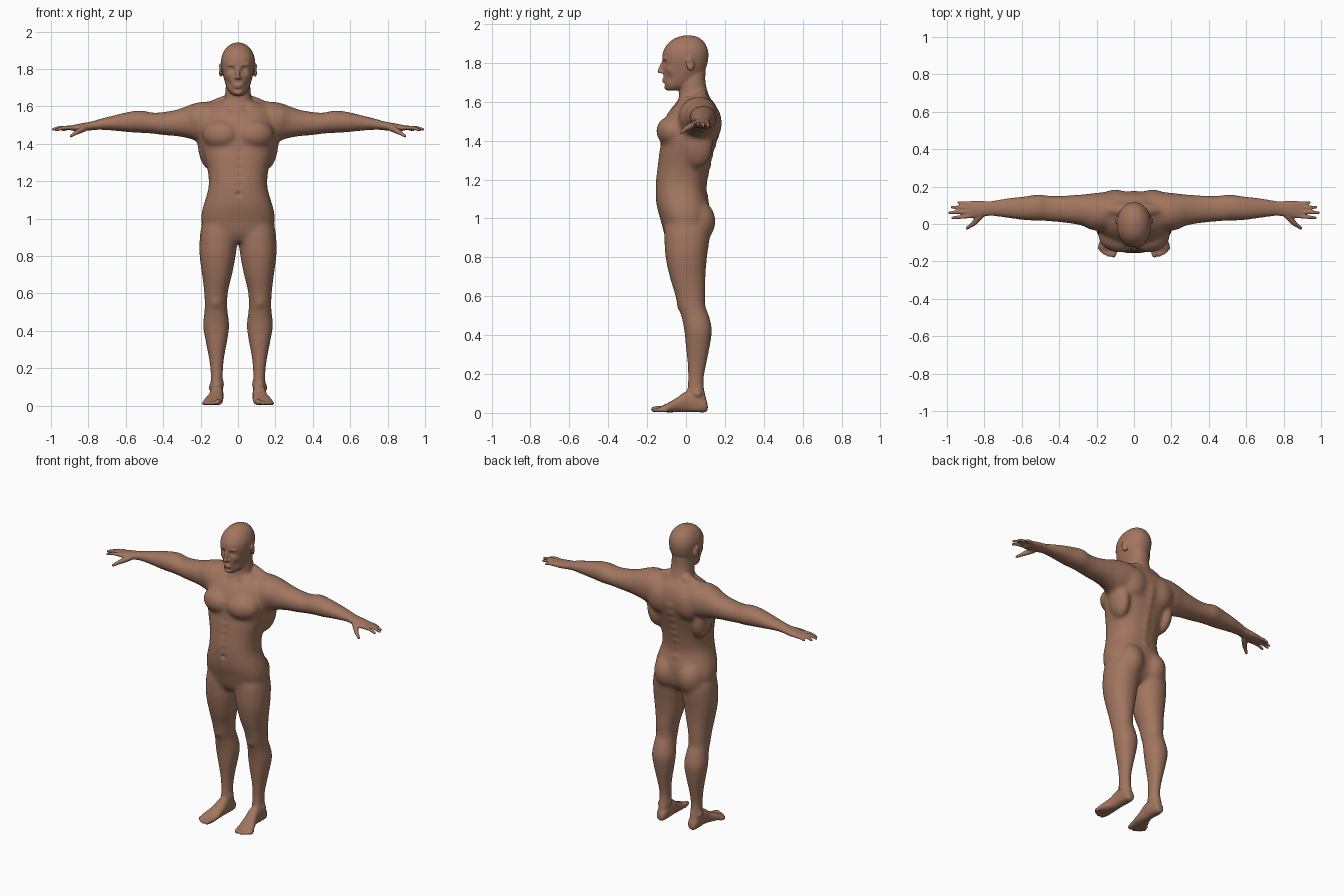
import bpy, bmesh, math
from mathutils import Vector, Matrix, kdtree

bm = bmesh.new()
SIDES = (1, -1)


def interp(rows, steps=5):
    """Smooth (Hermite) interpolation between section rows; first entry is the position."""
    def slope(k):
        a, b = rows[max(k - 1, 0)], rows[min(k + 1, len(rows) - 1)]
        return [(q - p) / (b[0] - a[0]) for p, q in zip(a, b)]
    out = []
    for i in range(len(rows) - 1):
        a, b, ma, mb = rows[i], rows[i + 1], slope(i), slope(i + 1)
        h = b[0] - a[0]
        for s in range(steps):
            t = s / steps
            f = (2*t**3 - 3*t*t + 1, (t**3 - 2*t*t + t) * h, 3*t*t - 2*t**3, (t**3 - t*t) * h)
            r = [f[0]*p + f[1]*u + f[2]*q + f[3]*w for p, u, q, w in zip(a, ma, b, mb)]
            r[0] = a[0] + h * t
            out.append(r)
    return out + [list(rows[-1])]


def loft(axis, rows, power=2.2, side=1, n=40):
    """Sections (t, a0, a1, b0, b1) stacked along an axis, as superellipses."""
    rings = []
    for t, a0, a1, b0, b1 in interp(rows):
        ring = []
        for k in range(n):
            c, s = math.cos(2*math.pi*k/n), math.sin(2*math.pi*k/n)
            a = (a0+a1)/2 + (a1-a0)/2 * math.copysign(abs(c)**(2/power), c)
            b = (b0+b1)/2 + (b1-b0)/2 * math.copysign(abs(s)**(2/power), s)
            x, y, z = {'x': (t, a, b), 'y': (a, t, b), 'z': (a, b, t)}[axis]
            ring.append(bm.verts.new((x * side, y, z)))
        rings.append(ring)
    for p, q in zip(rings, rings[1:]):
        for k in range(n):
            bm.faces.new((p[k], p[(k+1) % n], q[(k+1) % n], q[k]))
    bm.faces.new(rings[0][::-1])
    bm.faces.new(rings[-1])


def ball(c, r, rot=(0, 0, 0), mirror=True):
    for s in SIDES if mirror else (1,):
        m = (Matrix.Diagonal((s, 1, 1, 1)) @ Matrix.Translation(c)
             @ Matrix.Rotation(rot[2], 4, 'Z') @ Matrix.Rotation(rot[1], 4, 'Y')
             @ Matrix.Rotation(rot[0], 4, 'X') @ Matrix.Diagonal((*r, 1)))
        bmesh.ops.create_uvsphere(bm, u_segments=24, v_segments=16, radius=1, matrix=m)


def limb(p, q, r0, r1, mirror=True):
    """Tapered capsule."""
    for s in SIDES if mirror else (1,):
        a, b = Vector((p[0]*s, p[1], p[2])), Vector((q[0]*s, q[1], q[2]))
        d = b - a
        m = Matrix.Translation((a + b) / 2) @ d.to_track_quat('Z', 'Y').to_matrix().to_4x4()
        bmesh.ops.create_cone(bm, cap_ends=True, segments=16, radius1=r0, radius2=r1,
                              depth=d.length, matrix=m)
        for c, r in ((a, r0), (b, r1)):
            bmesh.ops.create_uvsphere(bm, u_segments=16, v_segments=10, radius=r,
                                      matrix=Matrix.Translation(c))


# torso: height, half width, front, back
torso = [(.875, .05, -.085, .07), (.92, .165, -.11, .11), (1.0, .197, -.133, .125),
         (1.06, .188, -.15, .122), (1.1, .176, -.155, .112), (1.15, .161, -.157, .102),
         (1.2, .156, -.156, .107), (1.27, .165, -.147, .12), (1.33, .181, -.14, .135),
         (1.4, .2, -.128, .155), (1.47, .205, -.122, .173), (1.53, .195, -.1, .172),
         (1.58, .175, -.065, .155), (1.625, .11, -.025, .12)]
loft('z', [(z, -w, w, f, b) for z, w, f, b in torso], 2.3)
# neck and head
loft('z', [(1.54, -.1, .1, -.05, .15), (1.6, -.085, .085, -.04, .13), (1.65, -.071, .071, -.035, .112),
           (1.7, -.066, .066, -.035, .1), (1.76, -.06, .06, -.03, .1)])
head = [(1.658, .022, -.098, -.04), (1.672, .043, -.106, .01), (1.70, .06, -.112, .05),
        (1.74, .073, -.116, .085), (1.78, .083, -.118, .105), (1.82, .09, -.122, .114),
        (1.86, .089, -.117, .114), (1.9, .073, -.092, .098), (1.925, .05, -.06, .074),
        (1.938, .025, -.025, .044), (1.942, .008, 0, .02)]
loft('z', [(z, -w, w, f, b) for z, w, f, b in head], 2.15)
# nose, lips, chin, brow, ears
limb((0, -.117, 1.805), (0, -.137, 1.757), .008, .011, False)
ball((.011, -.125, 1.752), (.009, .011, .008))
ball((0, -.113, 1.714), (.024, .012, .006), mirror=False)
ball((0, -.111, 1.703), (.021, .012, .006), mirror=False)
ball((0, -.1, 1.676), (.024, .014, .014), mirror=False)
ball((.033, -.102, 1.822), (.03, .018, .008), (0, 0, .35))
ball((.093, .022, 1.793), (.009, .023, .038), (.2, 0, .35))

# chest, belly, buttocks, groin
ball((.095, -.083, 1.45), (.1, .068, .075), (0, 0, .3))
ball((.085, .05, .985), (.088, .103, .115))
ball((0, -.08, .945), (.04, .04, .05), mirror=False)
# shoulder blades, trapezius and back muscles
ball((.1, .125, 1.49), (.085, .06, .1))
limb((.05, .075, 1.625), (.17, .075, 1.585), .04, .035)
ball((.165, .06, 1.38), (.05, .08, .12), (0, .12, 0))

arm = [(.06, .0, .15, 1.46, 1.61), (.14, -.03, .17, 1.43, 1.623), (.2, -.037, .167, 1.41, 1.625),
       (.25, -.018, .161, 1.425, 1.612), (.32, .0, .155, 1.44, 1.585), (.4, .01, .15, 1.447, 1.57),
       (.46, .015, .152, 1.455, 1.567), (.51, .018, .158, 1.458, 1.578),
       (.58, .02, .148, 1.462, 1.572), (.66, .03, .14, 1.47, 1.553), (.74, .04, .128, 1.475, 1.533),
       (.79, .042, .122, 1.472, 1.518), (.83, .036, .125, 1.468, 1.511),
       (.87, .03, .124, 1.468, 1.503), (.895, .034, .12, 1.472, 1.497)]
leg = [(.96, .0, .197, -.11, .12), (.9, .0, .205, -.112, .122), (.8, .013, .205, -.105, .108),
       (.7, .032, .192, -.084, .1), (.62, .052, .182, -.06, .1), (.55, .058, .178, -.042, .1),
       (.5, .055, .18, -.025, .118), (.43, .047, .187, -.01, .133), (.35, .057, .174, -.002, .124),
       (.25, .075, .155, .008, .105), (.17, .081, .146, .01, .091), (.1, .081, .147, .006, .098),
       (.05, .082, .147, .0, .108), (.012, .086, .142, .0, .108)]
foot = [(.112, .095, .132, .012, .045), (.1, .084, .143, .003, .075), (.06, .078, .148, .003, .1),
        (0, .078, .15, .003, .112), (-.04, .078, .16, .003, .083), (-.09, .079, .181, .003, .053),
        (-.125, .085, .187, .004, .036), (-.14, .092, .18, .008, .028)]
fingers = [((.88, .042, 1.486), (.935, .036, 1.486), (.97, .033, 1.474)),
           ((.885, .065, 1.487), (.95, .063, 1.488), (.988, .06, 1.478)),
           ((.88, .088, 1.486), (.94, .09, 1.486), (.974, .089, 1.475)),
           ((.87, .109, 1.484), (.915, .113, 1.482), (.938, .114, 1.474))]
toes = [((.1, -.12), (.11, -.165), .017), ((.126, -.12), (.136, -.167), .012),
        ((.147, -.115), (.156, -.158), .0115), ((.164, -.11), (.172, -.146), .011),
        ((.178, -.1), (.186, -.13), .0105)]
for s in SIDES:
    loft('x', arm, 2.1, s)
    loft('z', leg, 2.15, s)
    loft('y', foot, 2.2, s)
for a, b, c in fingers:
    limb(a, b, .0112, .0102)
    limb(b, c, .0102, .0085)
limb((.82, .045, 1.485), (.86, .0, 1.463), .019, .014)
limb((.86, .0, 1.463), (.892, -.022, 1.442), .0125, .009)
for a, b, r in toes:
    limb((*a, r + .004), (*b, r + .002), r, r * .92)
# kneecap, ankles, biceps, deltoid
ball((.118, -.005, .56), (.036, .045, .05))
ball((.083, .045, .115), (.012, .02, .02))
ball((.146, .06, .1), (.012, .02, .02))
ball((.215, .06, 1.53), (.075, .095, .085))

# fuse the parts into one skin
bmesh.ops.recalc_face_normals(bm, faces=bm.faces)
me = bpy.data.meshes.new("body_parts")
bm.to_mesh(me)
bm.free()
rough = bpy.data.objects.new("rough_body", me)
bpy.context.collection.objects.link(rough)
mod = rough.modifiers.new("fuse", 'REMESH')
mod.mode = 'VOXEL'
mod.voxel_size = .005
skin = bpy.data.meshes.new_from_object(rough.evaluated_get(bpy.context.evaluated_depsgraph_get()))
bpy.data.objects.remove(rough)
bm = bmesh.new()
bm.from_mesh(skin)


def smooth(test, times):
    vs = [v for v in bm.verts if test(v.co)]
    for _ in range(times):
        bmesh.ops.smooth_vert(bm, verts=vs, factor=.5, use_axis_x=True, use_axis_y=True, use_axis_z=True)


smooth(lambda c: True, 4)
smooth(lambda c: abs(c.x) < .78 and .1 < c.z < 1.64, 25)
smooth(lambda c: abs(c.x) < .3 and .85 < c.z < 1.63, 25)

# sculpt strokes: centre, radius, push
bm.verts.ensure_lookup_table()
tree = kdtree.KDTree(len(bm.verts))
for v in bm.verts:
    tree.insert(v.co, v.index)
tree.balance()


def stroke(c, r, push):
    for s in SIDES if c[0] else (1,):
        d = Vector((push[0] * s, push[1], push[2]))
        for co, i, dist in tree.find_range((c[0]*s, c[1], c[2]), r * 2.2):
            bm.verts[i].co += d * math.exp(-(dist / r) ** 2)


stroke((.033, -.113, 1.8), .015, (0, .014, 0))       # eye sockets
stroke((.034, -.108, 1.799), .008, (0, -.006, 0))    # eyeballs
stroke((.055, -.09, 1.72), .022, (-.004, .006, 0))   # cheeks
stroke((.055, -.09, 1.765), .018, (.003, -.004, 0))  # cheekbones
stroke((0, -.122, 1.709), .006, (0, .003, 0))        # mouth line
stroke((0, -.113, 1.69), .01, (0, .005, 0))          # under lip
stroke((.1, .012, 1.797), .012, (-.007, 0, 0))       # ear hollow
stroke((0, -.156, 1.13), .012, (0, .012, 0))         # navel
for k in range(8):
    stroke((0, .12, 1.12 + k * .05), .022, (0, .008, 0))       # spine groove
    stroke((0, .16, 1.12 + k * .05), .022, (0, .008, 0)) if k > 4 else None
for k in range(5):
    stroke((0, -.145, 1.18 + k * .045), .02, (0, .005, 0))     # belly line
stroke((.04, -.05, 1.585), .02, (0, .008, -.004))    # collar hollows
smooth(lambda c: abs(c.x) < .3 and c.z < 1.6, 3)

skin_colour = bpy.data.materials.new("skin")
skin_colour.diffuse_color = (.36, .18, .115, 1)
bm.to_mesh(skin)
bm.free()
skin.materials.clear()
skin.materials.append(skin_colour)
for p in skin.polygons:
    p.use_smooth = True
    p.material_index = 0
body = bpy.data.objects.new("body", skin)
bpy.context.collection.objects.link(body)
